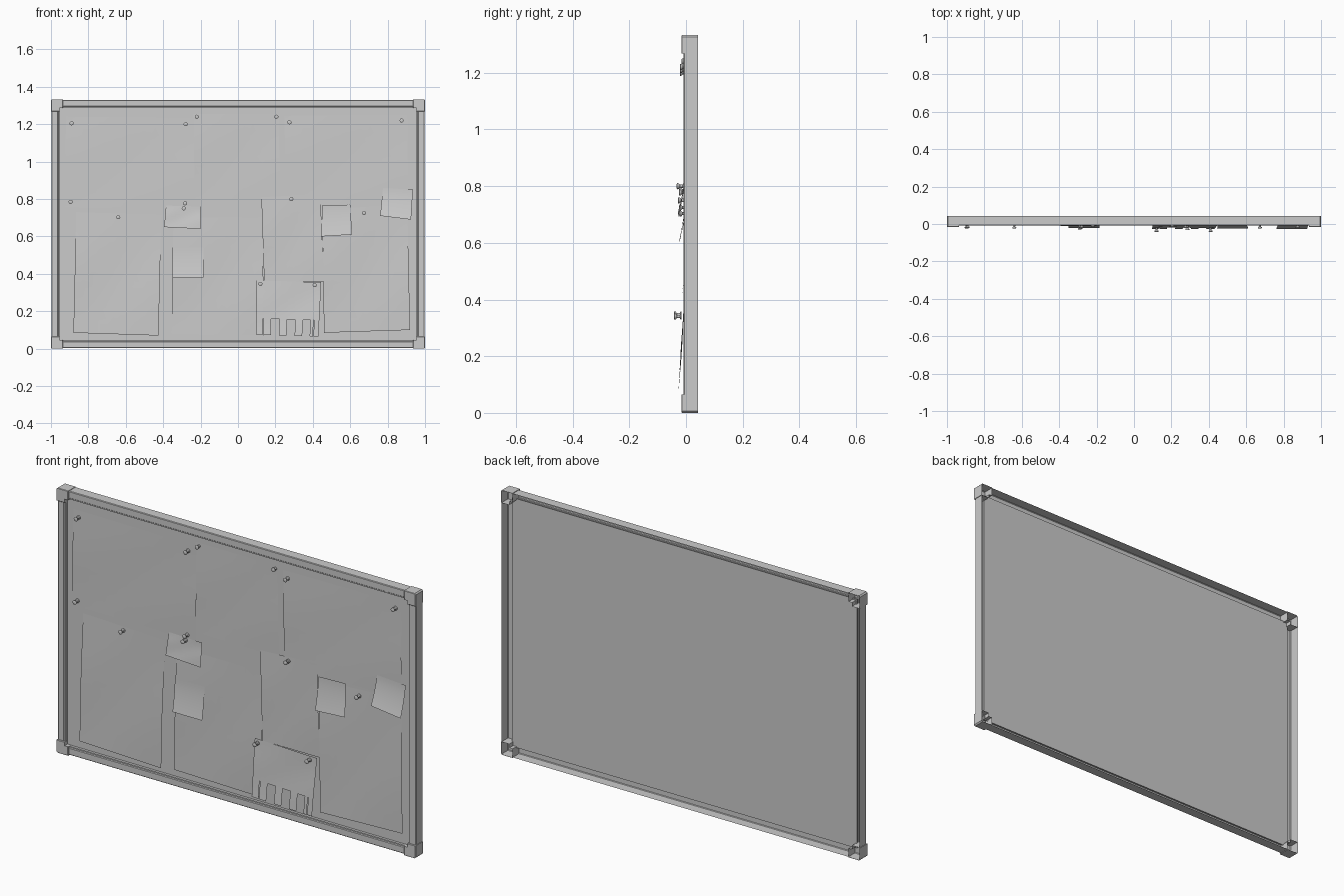
import bpy, bmesh, math
from mathutils import Vector

if "Cube" in bpy.data.objects:
    bpy.data.objects.remove(bpy.data.objects["Cube"])

H = 1.333          # board height
PANEL_Y = 0.008    # front of the panel
BACK_Y = 0.043

grey = bpy.data.materials.new("plain grey")
grey.diffuse_color = (0.6, 0.6, 0.6, 1)
grey.use_nodes = True
grey.node_tree.nodes["Principled BSDF"].inputs["Base Color"].default_value = grey.diffuse_color


def finish(name, bm, smooth=False):
    bmesh.ops.recalc_face_normals(bm, faces=bm.faces)
    me = bpy.data.meshes.new(name)
    bm.to_mesh(me)
    bm.free()
    ob = bpy.data.objects.new(name, me)
    bpy.context.collection.objects.link(ob)
    me.materials.append(grey)
    for p in me.polygons:
        p.use_smooth = smooth
    return ob


# Panel: thin slab
bm = bmesh.new()
bmesh.ops.create_cube(bm, size=1)
for v in bm.verts:
    v.co = Vector((v.co.x * 1.92, PANEL_Y + 0.002 + v.co.y * 0.004, H / 2 + v.co.z * (H - 0.08)))
finish("panel", bm)

# Frame: open-backed profile (inset, y) swept round the rectangle
profile = [(0.003, BACK_Y), (0.003, -0.006), (0.006, -0.009), (0.036, -0.009),
           (0.039, -0.005), (0.045, -0.005), (0.045, PANEL_Y + 0.003)]
bm = bmesh.new()
loops = []
for d, y in profile:
    loops.append([bm.verts.new((sx * (1 - d), y, H / 2 + sz * (H / 2 - d)))
                  for sx, sz in ((-1, -1), (1, -1), (1, 1), (-1, 1))])
for a, b in zip(loops, loops[1:]):
    for i in range(4):
        j = (i + 1) % 4
        bm.faces.new((a[i], a[j], b[j], b[i]))
finish("frame_rails", bm)

# Corner caps: hollow L-shaped covers, open at the back
outline = [(0.006, 0), (0.065, 0), (0.065, 0.046), (0.046, 0.046), (0.046, 0.065), (0, 0.065), (0, 0.006)]
for sx, nx in ((-1, "left"), (1, "right")):
    for sz, nz in ((-1, "bottom"), (1, "top")):
        bm = bmesh.new()
        rings = []
        for y, s in ((BACK_Y, 0), (-0.014, 0), (-0.016, 0.002)):
            ring = []
            for u, w in outline:
                u = min(max(u, s), 0.065 - s)
                w = min(max(w, s), 0.065 - s)
                ring.append(bm.verts.new((sx * (1 - u), y, H / 2 + sz * (H / 2 - w))))
            rings.append(ring)
        n = len(outline)
        for a, b in zip(rings, rings[1:]):
            for i in range(n):
                bm.faces.new((a[i], a[(i + 1) % n], b[(i + 1) % n], b[i]))
        bm.faces.new(rings[-1])
        finish(f"corner_cap_{nz}_{nx}", bm)


def sheet(name, tl, tr, br, bl, off, curl, wave=0.0015, cuts=()):
    """Paper quad: off = gap to panel, curl = lift at the bottom, cuts = missing tabs (u0, u1)."""
    us = sorted({i / 10 for i in range(11)} | {u for c in cuts for u in c})
    vs = sorted({i / 10 for i in range(11)} | ({0.7} if cuts else set()))
    tl, tr, br, bl = (Vector(p) for p in (tl, tr, br, bl))
    bm = bmesh.new()
    grid = []
    for v in vs:
        row = []
        for u in us:
            p = tl.lerp(tr, u).lerp(bl.lerp(br, u), v)
            ripple = wave * math.sin(math.pi * v) * (1 + math.sin(5 * u + 4 * v))
            row.append(bm.verts.new((p.x, PANEL_Y - off - curl * v ** 1.6 - ripple, p.y)))
        grid.append(row)
    for r in range(len(vs) - 1):
        for c in range(len(us) - 1):
            mid = (us[c] + us[c + 1]) / 2
            if vs[r] > 0.69 and any(a < mid < b for a, b in cuts):
                continue
            bm.faces.new((grid[r][c], grid[r][c + 1], grid[r + 1][c + 1], grid[r + 1][c]))
    finish(name, bm, True)


# Large papers
sheet("poster_top_left", (-.92, 1.24), (-.235, 1.235), (-.235, .755), (-.925, .755), .003, .002)
sheet("poster_top_middle", (-.24, 1.255), (.215, 1.255), (.228, .80), (-.23, .80), .002, .002)
sheet("poster_top_right", (.248, 1.245), (.905, 1.25), (.91, .77), (.257, .77), .003, .002)
sheet("poster_left", (-.865, .73), (-.41, .715), (-.425, .07), (-.88, .085), .004, .008, .003)
sheet("poster_middle", (-.345, .70), (.13, .70), (.14, .07), (-.355, .08), .003, .005, .003)
sheet("poster_right", (.45, .745), (.905, .77), (.92, .10), (.46, .085), .004, .008, .003)
sheet("paper_middle", (.125, .81), (.44, .825), (.46, .36), (.14, .36), .008, .005, .002)
# Notes that curl outward at the bottom
sheet("note_pinned", (-.385, .765), (-.20, .76), (-.20, .64), (-.395, .65), .008, .012)
sheet("note_left", (-.35, .54), (-.185, .545), (-.185, .38), (-.35, .38), .010, .019, 0)
sheet("note_middle", (.45, .765), (.60, .77), (.61, .61), (.445, .60), .010, .021, 0)
sheet("note_right", (.775, .86), (.935, .85), (.925, .69), (.76, .71), .010, .026, 0)
# Flyer with torn-off tabs
sheet("tab_flyer", (.10, .365), (.445, .355), (.43, .065), (.095, .075), .017, .018, .002,
      cuts=((.11, .12), (.24, .37), (.49, .62), (.74, .86), (.91, .92)))

# Push pins: spool profile (radius, distance out) turned round the y axis
spool = [(0, 0), (.010, 0), (.010, .004), (.006, .007), (.005, .017), (.010, .021), (.011, .026), (.007, .028), (0, .028)]


def pin(name, x, z, off):
    bm = bmesh.new()
    vs = [bm.verts.new((r, -d, 0)) for r, d in spool]
    es = [bm.edges.new(p) for p in zip(vs, vs[1:])]
    bmesh.ops.spin(bm, geom=vs + es, cent=(0, 0, 0), axis=(0, 1, 0), angle=2 * math.pi, steps=12)
    bmesh.ops.remove_doubles(bm, verts=bm.verts, dist=1e-5)
    bmesh.ops.translate(bm, verts=bm.verts, vec=(x, PANEL_Y - off, z))
    ob = finish(name, bm, True)
    bpy.context.view_layer.objects.active = ob
    ob.select_set(True)
    bpy.ops.object.shade_smooth_by_angle(angle=math.radians(40))
    ob.select_set(False)


pins = [(-.89, 1.205, .002), (-.28, 1.2, .002), (-.22, 1.24, -.004), (.205, 1.24, -.004),
        (.275, 1.21, .002), (.875, 1.22, .002), (-.895, .785, .004), (-.283, .777, .005),
        (-.29, .75, .009), (.285, .80, .013), (-.64, .703, .004), (.673, .725, .004),
        (.12, .347, .023), (.41, .34, .023)]
for i, (x, z, off) in enumerate(pins):
    pin(f"push_pin_{i + 1}", x, z, off)
